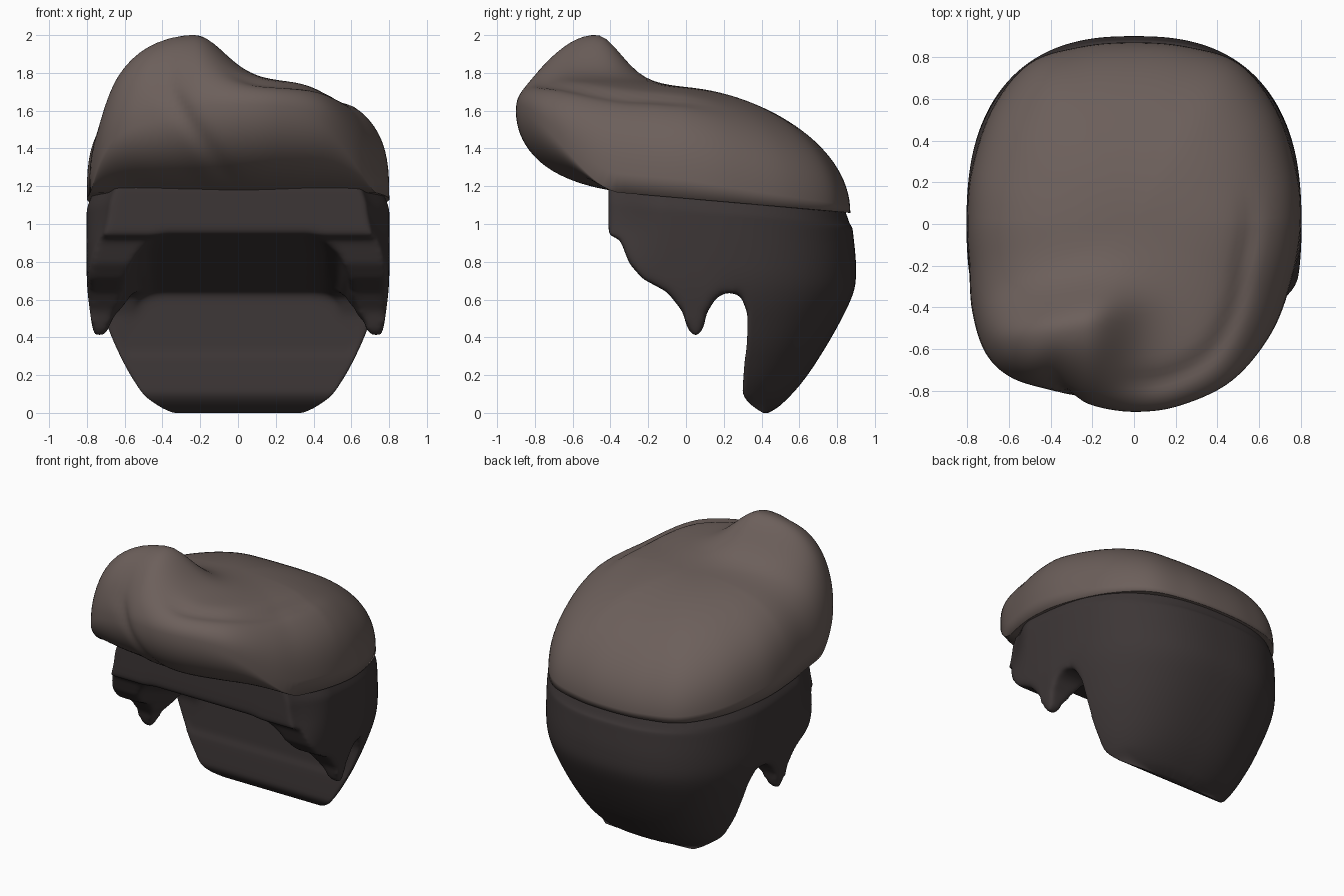
import bpy, bmesh, math

if "Cube" in bpy.data.objects:
    bpy.data.objects.remove(bpy.data.objects["Cube"])


def material(name, rgb):
    m = bpy.data.materials.new(name)
    m.diffuse_color = (*rgb, 1)
    m.use_nodes = True
    m.node_tree.nodes["Principled BSDF"].inputs["Base Color"].default_value = m.diffuse_color
    return m


TOP = material("warm brown", (0.150, 0.115, 0.104))
DARK = material("dark brown", (0.046, 0.037, 0.037))


def smooth(t):
    t = min(1, max(0, t))
    return t * t * (3 - 2 * t)


def interp(table, v):
    """Smooth curve through (position, value) pairs."""
    n = len(table)
    if v <= table[0][0]:
        return table[0][1]

    def slope(i):
        a, b = table[max(0, i - 1)], table[min(n - 1, i + 1)]
        return (b[1] - a[1]) / (b[0] - a[0])
    for i in range(n - 1):
        (a, p), (b, q) = table[i], table[i + 1]
        if v <= b:
            h = b - a
            t = (v - a) / h
            return (p * (1 + 2 * t) * (1 - t) ** 2 + q * t * t * (3 - 2 * t)
                    + h * slope(i) * t * (1 - t) ** 2 - h * slope(i + 1) * t * t * (1 - t))
    return table[-1][1]


def seam(y):
    return 1.135 - 0.087 * y


def make(name, verts, faces, mat):
    me = bpy.data.meshes.new(name)
    me.from_pydata(verts, [], faces)
    bm = bmesh.new()
    bm.from_mesh(me)
    bmesh.ops.recalc_face_normals(bm, faces=bm.faces)
    bm.to_mesh(me)
    bm.free()
    me.materials.append(mat)
    ob = bpy.data.objects.new(name, me)
    bpy.context.collection.objects.link(ob)
    return ob


def prism(name, a, b, mat):
    """Solid between two matching loops of points."""
    n = len(a)
    faces = [(i, (i + 1) % n, n + (i + 1) % n, n + i) for i in range(n)]
    faces += [tuple(range(n)), tuple(range(2 * n - 1, n - 1, -1))]
    return make(name, a + b, faces, mat)


# ---- Swept top hair: plan outline, dome above and rounded underside below ----
half = [(0.78, 0.25), (0.68, 0.55), (0.5, 0.77), (0.25, 0.85)]
outline = [(0.8, 0)] + half + [(0, 0.87)] + [(-x, y) for x, y in reversed(half)]
outline += [(-0.8, 0), (-0.79, -0.2), (-0.775, -0.42), (-0.71, -0.62), (-0.58, -0.74),
            (-0.35, -0.81), (-0.2, -0.87), (0, -0.9), (0.22, -0.87), (0.47, -0.75),
            (0.66, -0.52), (0.76, -0.25)]
STEPS = 7
plan = []
for i in range(len(outline)):
    p = [outline[(i + k - 1) % len(outline)] for k in range(4)]
    for j in range(STEPS):
        t = j / STEPS
        plan.append(tuple(0.5 * (2 * p[1][c] + (p[2][c] - p[0][c]) * t
                    + (2 * p[0][c] - 5 * p[1][c] + 4 * p[2][c] - p[3][c]) * t * t
                    + (3 * p[1][c] - p[0][c] - 3 * p[2][c] + p[3][c]) * t ** 3)
                    for c in (0, 1)))


def hair_point(ox, oy, phi):
    s = math.cos(phi)
    x, y = ox * s, oy * s
    ang = math.atan2(oy, ox)
    rim = seam(oy) + 0.38 * smooth((-0.35 - oy) / 0.55)
    if phi < 0:                                   # underside
        z = rim + (seam(y) - rim) * math.sqrt(max(0, 1 - s ** 4))
    else:                                         # dome
        n = 3.0 - 0.95 * max(0, math.sin(ang))
        z = rim + (1.725 - 0.1 * y - rim) * max(0, 1 - s ** n) ** (1 / n)
        # quiff lump at the front left
        dx = x + 0.24
        dy = y + 0.48 - 0.2 * dx
        g = (dx / (0.6 if dx < 0 else 0.23)) ** 2 + (dy / (0.35 if dy < 0 else 0.18)) ** 2
        z += 0.27 * math.exp(-g) * (1 - s ** 14)
        # combed groove around the front right
        fade = smooth((ang + 1.75) / 0.35) * smooth((0.5 - ang) / 0.8)
        s0 = 0.69 + 0.15 * smooth((-0.2 - ang) / 1.2)
        z -= 0.022 * fade * math.exp(-((s - s0) / 0.06) ** 2)
    # diagonal fold on the front
    cx = -0.3 + (1.6 - min(z, 1.72)) * 0.7
    k = 1 - 0.02 * math.exp(-((x - cx) / 0.06) ** 2) * smooth((-0.45 - y) / 0.25)
    return [x * k, y * k, z]


N, M = len(plan), 56
verts, faces = [], []
for j in range(1, M):
    phi = -math.pi / 2 + math.pi * j / M
    verts += [hair_point(ox, oy, phi) for ox, oy in plan]
for j in range(M - 2):
    for i in range(N):
        k = (i + 1) % N
        faces.append((j * N + i, j * N + k, (j + 1) * N + k, (j + 1) * N + i))
low, high = len(verts), len(verts) + 1
verts += [[0, 0, seam(0)], [0, 0, 1.725]]
for i in range(N):
    k = (i + 1) % N
    faces += [(low, k, i), (high, (M - 2) * N + i, (M - 2) * N + k)]
peak = max(v[2] for v in verts)
for v in verts:
    if v[2] > 1.75:
        v[2] = 1.75 + (v[2] - 1.75) * 0.25 / (peak - 1.75)
top = make("top_hair", verts, faces, TOP)

# ---- Short lower hair: oval block cut by the ear profile and head cavity ----
oval = []
for i in range(96):
    a = 2 * math.pi * i / 96
    c, s = math.cos(a), math.sin(a)
    oval.append((0.8 * math.copysign(abs(c) ** (2 / 2.5), c),
                 0.9 * math.copysign(abs(s) ** (2 / 2.5), s)))
lower = prism("lower_hair", [(x, y, 0) for x, y in oval], [(x, y, 1.19) for x, y in oval], DARK)

profile = [(-1.2, 1.4), (-0.41, 1.4), (-0.41, 0.94), (-0.35, 0.92), (-0.3, 0.79), (-0.23, 0.71),
           (-0.1, 0.64), (-0.02, 0.54), (0.01, 0.44), (0.05, 0.40), (0.09, 0.44),
           (0.11, 0.53), (0.16, 0.61), (0.22, 0.64), (0.29, 0.62), (0.33, 0.52),
           (0.33, 0.4), (0.3, 0.12), (0.3, -0.2), (-1.2, -0.2)]
ear_cut = prism("ear_cutter", [(-1, y, z) for y, z in profile], [(1, y, z) for y, z in profile], DARK)

arch = [(0.74, 0.3), (0.73, 0.45), (0.69, 0.56), (0.63, 0.67), (0.58, 0.78), (0.53, 0.89),
        (0.47, 0.94), (0.4, 0.95)]
arch += [(-x, z) for x, z in reversed(arch)]


def section(y):
    k = (0.95 - 0.43 * (y + 0.4) - 0.3) / 0.65
    return [(x, y, 0.3 + (z - 0.3) * k) for x, z in arch]


cavity = prism("cavity_cutter", section(-0.6), section(0.335), DARK)

for cutter in (ear_cut, cavity):
    cutter.hide_render = True
    mod = lower.modifiers.new("cut", 'BOOLEAN')
    mod.operation, mod.solver, mod.object = 'DIFFERENCE', 'EXACT', cutter
mod = lower.modifiers.new("remesh", 'REMESH')
mod.mode, mod.voxel_size = 'VOXEL', 0.016
mod = lower.modifiers.new("soften", 'SMOOTH')
mod.factor, mod.iterations = 0.5, 12
bpy.context.view_layer.update()
mesh = bpy.data.meshes.new_from_object(lower.evaluated_get(bpy.context.evaluated_depsgraph_get()))
lower.modifiers.clear()
lower.data = mesh
for cutter in (ear_cut, cavity):
    bpy.data.objects.remove(cutter)

# Taper the nape, and tilt and tuck the upper edge under the top hair
BACK = [(0, 0.44), (0.04, 0.5), (0.15, 0.605), (0.3, 0.71), (0.5, 0.825), (0.65, 0.89),
        (0.78, 0.9), (0.95, 0.885), (1.06, 0.87), (1.18, 0.83)]
NAPE = [(0, 0.45), (0.03, 0.53), (0.1, 0.65), (0.3, 0.81), (0.5, 0.92), (0.65, 0.98), (0.78, 1), (1.2, 1)]
BURN = [(0.44, 0.965), (0.7, 1), (1.2, 1)]
bottom = min(v.co.z for v in mesh.vertices)
for v in mesh.vertices:
    x, y, z = v.co
    z -= bottom * max(0, 1 - z)
    w = smooth((y - 0.1) / 0.2)
    x *= interp(NAPE, z) * w + interp(BURN, z) * (1 - w)
    x *= 1 - 0.04 * smooth((z - 1.06) / 0.12)
    x *= 1 - 0.1 * smooth((-0.1 - y) / 0.3) * smooth((z - 0.75) / 0.35)
    if y > 0.3:
        y = 0.3 + (y - 0.3) * (interp(BACK, z) - 0.3) / 0.6
    if z < 0.12 and y < 0.42:                     # round the nape's lower front edge
        y += (0.42 - y) * 0.9 * (1 - max(0, z) / 0.12) ** 2
    z -= 0.087 * y * smooth((z - 0.95) / 0.15)
    v.co = (x, y, z)

for ob in (top, lower):
    for p in ob.data.polygons:
        p.use_smooth = True
